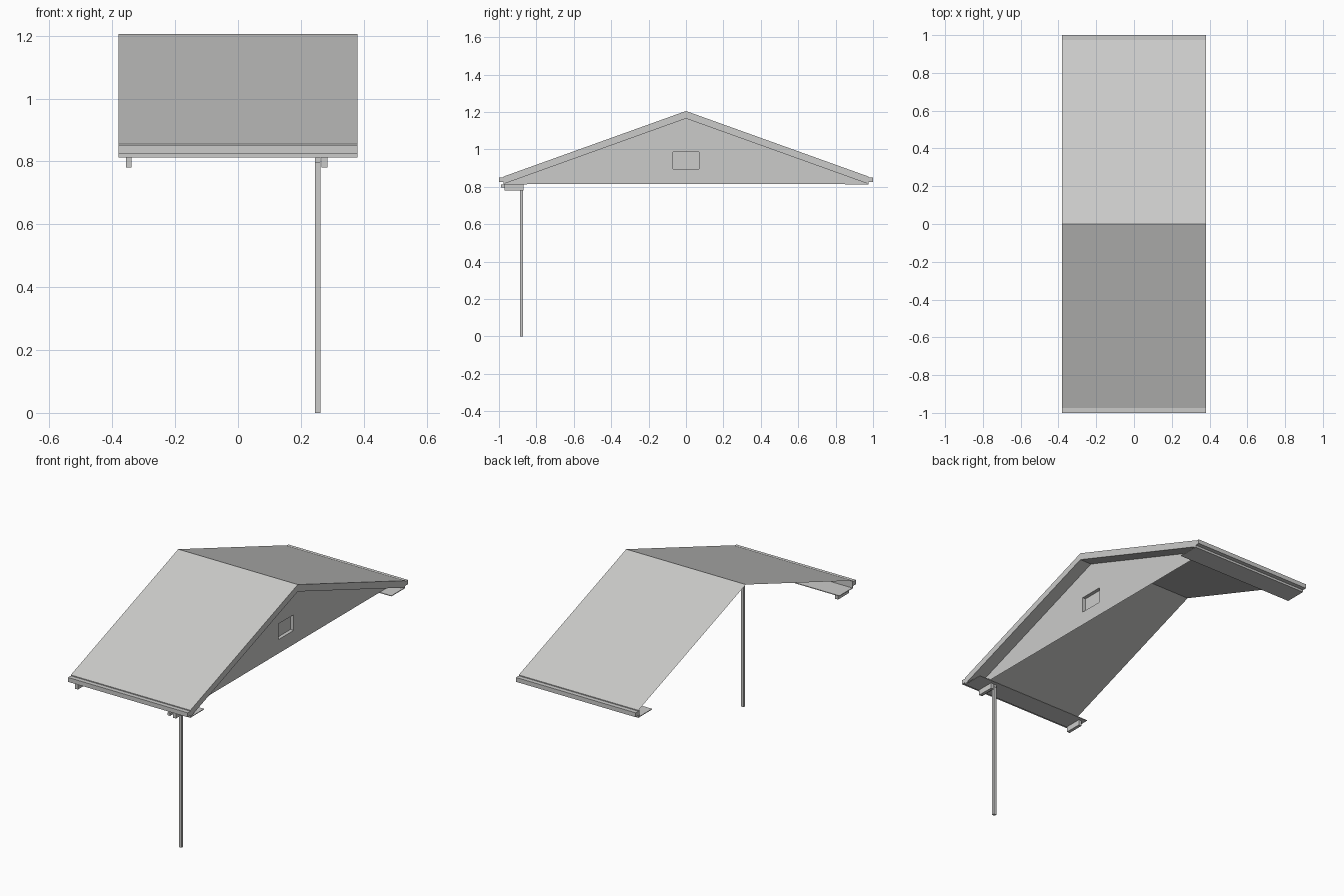
import bpy
import bmesh

cube = bpy.data.objects.get("Cube")
if cube:
    bpy.data.objects.remove(cube, do_unlink=True)

grey = bpy.data.materials.new("plain_grey")
grey.use_nodes = True
colour = (0.6, 0.6, 0.59, 1)
grey.diffuse_color = colour
grey.node_tree.nodes["Principled BSDF"].inputs["Base Color"].default_value = colour

LEFT, RIGHT = -0.38, 0.38      # roof ends
WALL = 0.305                   # gable plane
RIDGE, EAVE = 1.205, 0.855     # roof heights
RUN = 0.975                    # ridge to eave
THICK = 0.04


def finish(name, bm):
    mesh = bpy.data.meshes.new(name)
    bm.to_mesh(mesh)
    bm.free()
    mesh.materials.append(grey)
    obj = bpy.data.objects.new(name, mesh)
    bpy.context.collection.objects.link(obj)
    return obj


def box(name, x, y, z):
    bm = bmesh.new()
    bmesh.ops.create_cube(bm, size=1)
    for v in bm.verts:
        v.co = [r[0] + (c + 0.5) * (r[1] - r[0]) for c, r in zip(v.co, (x, y, z))]
    return finish(name, bm)


def extrude_profile(name, profile, x0, x1, closed=True):
    """Sweep a (y, z) profile along x; an open profile gives a sheet."""
    bm = bmesh.new()
    a = [bm.verts.new((x0, y, z)) for y, z in profile]
    b = [bm.verts.new((x1, y, z)) for y, z in profile]
    n = len(profile)
    for i in range(n if closed else n - 1):
        j = (i + 1) % n
        bm.faces.new((a[i], a[j], b[j], b[i]))
    if closed:
        bm.faces.new(a)
        bm.faces.new(b)
        bmesh.ops.recalc_face_normals(bm, faces=bm.faces)
    return finish(name, bm)


# Roof skin, open at its left end
slope = [(-RUN, EAVE), (0, RIDGE), (RUN, EAVE)]
extrude_profile("roof_skin", slope, LEFT, RIGHT, closed=False)

# Thick overhang in front of the gable
underside = [(y, z - THICK) for y, z in reversed(slope)]
extrude_profile("gable_overhang", slope + underside, WALL, RIGHT)

# Gable wall with a recessed window
bm = bmesh.new()
base = EAVE - THICK
outer = [bm.verts.new((WALL, y, z)) for y, z in
         ((-RUN, base), (RUN, base), (0, RIDGE - THICK))]
hole = [(-0.07, 0.895), (0.07, 0.895), (0.07, 0.985), (-0.07, 0.985)]
rim = [bm.verts.new((WALL, y, z)) for y, z in hole]
pane = [bm.verts.new((WALL - 0.02, y, z)) for y, z in hole]
a, b, c = outer
bm.faces.new((a, b, rim[1], rim[0]))
bm.faces.new((b, c, rim[2], rim[1]))
bm.faces.new((c, rim[3], rim[2]))
bm.faces.new((c, a, rim[0], rim[3]))
for i in range(4):
    j = (i + 1) % 4
    bm.faces.new((rim[i], rim[j], pane[j], pane[i]))
bm.faces.new(pane)
finish("gable_wall", bm)

# Eaves on both sides: gutter, backing board and soffit
for side, s in (("front", -1), ("back", 1)):
    def span(near, far):
        return sorted((s * near, s * far))
    box(side + "_gutter", (LEFT, RIGHT), span(RUN, 1.0), (0.825, 0.85))
    box(side + "_fascia", (LEFT, RIGHT), span(0.967, RUN), (0.812, EAVE))
    box(side + "_soffit", (LEFT, RIGHT), span(0.85, 0.967), (0.812, 0.816))

# Brackets under the front eave
for name, x in (("left_bracket", 0.275), ("right_bracket", -0.348)):
    box(name, (x - 0.009, x + 0.009), (-0.97, -0.87), (0.78, 0.812))

# Post and the short beam it carries
box("post", (0.245, 0.262), (-0.887, -0.872), (0, 0.797))
box("post_beam", (0.245, 0.262), (-0.99, -0.87), (0.797, 0.812))
